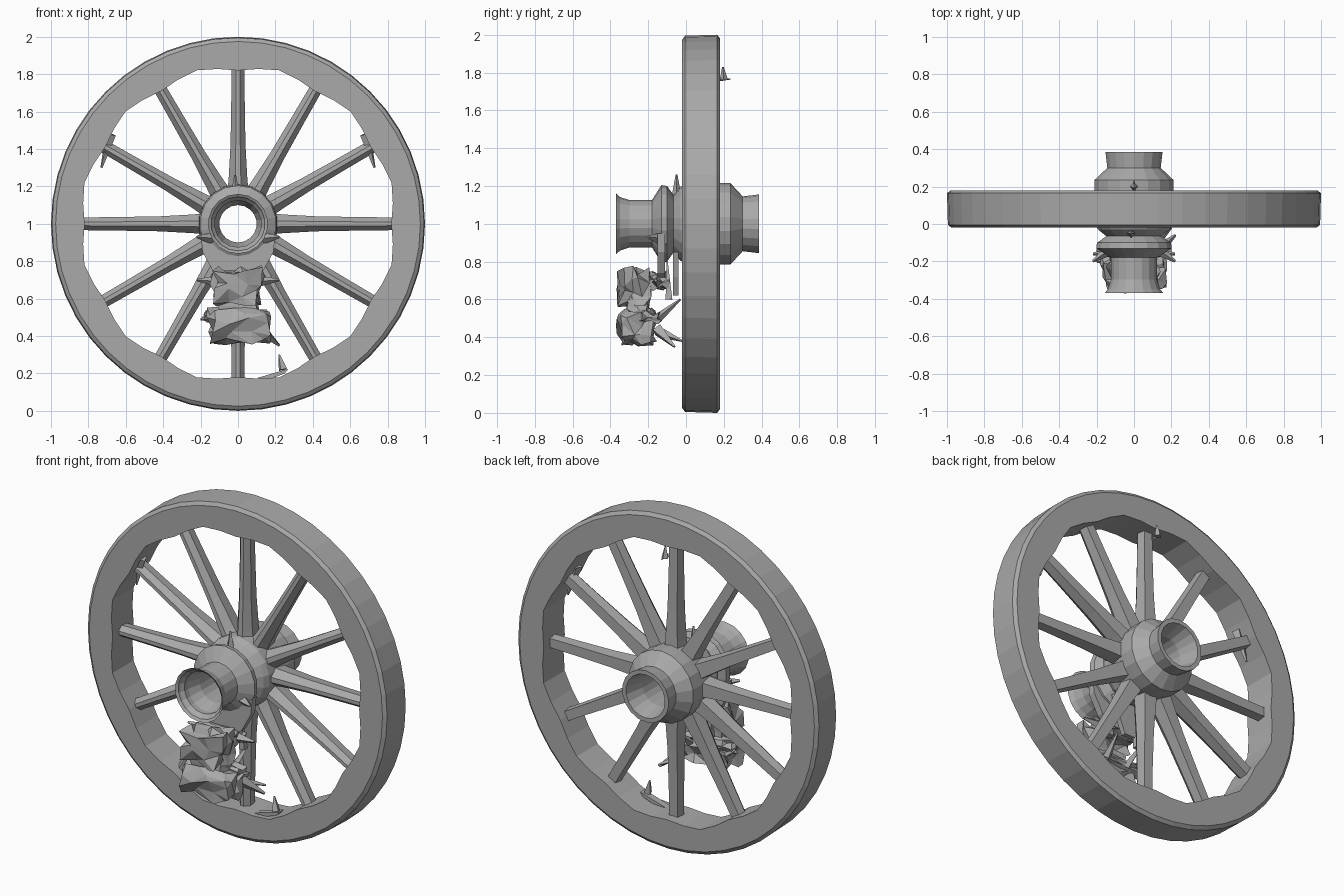
import bpy, bmesh, math, random
from mathutils import Vector, Matrix

random.seed(4)
cube = bpy.data.objects.get("Cube")
if cube:
    bpy.data.objects.remove(cube, do_unlink=True)

grey = bpy.data.materials.new("weathered grey")
grey.use_nodes = True
COLOUR = (0.4, 0.4, 0.4, 1)
grey.diffuse_color = COLOUR
grey.node_tree.nodes["Principled BSDF"].inputs["Base Color"].default_value = COLOUR
AXLE = Vector((0, 0, 1))


def finish(bm, name):
    bmesh.ops.recalc_face_normals(bm, faces=bm.faces)
    mesh = bpy.data.meshes.new(name)
    bm.to_mesh(mesh)
    bm.free()
    mesh.materials.append(grey)
    ob = bpy.data.objects.new(name, mesh)
    bpy.context.collection.objects.link(ob)
    return ob


def skin(bm, rings, closed):
    """Bridge rings of vertices with quads; cap the ends if not closed."""
    n = len(rings[0])
    for i in range(len(rings) if closed else len(rings) - 1):
        a, b = rings[i], rings[(i + 1) % len(rings)]
        for j in range(n):
            k = (j + 1) % n
            bm.faces.new((a[j], a[k], b[k], b[j]))
    if not closed:
        bm.faces.new(rings[0])
        bm.faces.new(rings[-1])


def lathe(name, profile, sides, shape=None):
    """Spin a closed (y, radius) profile about the axle."""
    bm = bmesh.new()
    rings = []
    for y, r in profile:
        ring = []
        for j in range(sides):
            a = 2 * math.pi * j / sides
            q = shape(r, j) if shape else r
            ring.append(bm.verts.new(AXLE + Vector((q * math.sin(a), y, q * math.cos(a)))))
        rings.append(ring)
    skin(bm, rings, True)
    return finish(bm, name)


def loft(name, stations, turn=0):
    """Loft a six-sided section along +z; stations are (radius, width, depth)."""
    bm = bmesh.new()
    rings = []
    for r, w, d in stations:
        pts = [(-w, -.25 * d), (-.3 * w, -d), (.3 * w, -d), (w, -.25 * d), (w * .8, d), (-w * .8, d)]
        rings.append([bm.verts.new((x, .08 + y, r)) for x, y in pts])
    skin(bm, rings, False)
    bm.transform(Matrix.Translation(AXLE) @ Matrix.Rotation(turn, 4, 'Y'))
    return finish(bm, name)


def plate(name, outline, front, back):
    """Flat plate from an (x, z) outline."""
    bm = bmesh.new()
    skin(bm, [[bm.verts.new((x, y, z)) for x, z in outline] for y in (front, back)], False)
    return finish(bm, name)


def lump(name, lo, hi, cuts=2, jitter=.025):
    """Crumpled, faceted block filling the given bounds."""
    bm = bmesh.new()
    bmesh.ops.create_cube(bm, size=1)
    bmesh.ops.subdivide_edges(bm, edges=bm.edges[:], cuts=cuts, use_grid_fill=True)
    lo, hi = Vector(lo), Vector(hi)
    mid, size = (lo + hi) / 2, hi - lo
    for v in bm.verts:
        p = v.co.copy()
        p *= 1 - .22 * max(0, p.length - .5)
        v.co = mid + Vector([p[i] * size[i] for i in range(3)])
        v.co += Vector([random.uniform(-jitter, jitter) for _ in range(3)])
    bmesh.ops.triangulate(bm, faces=bm.faces)
    return finish(bm, name)


def shard(name, base, tip, width):
    """Pointed splinter."""
    bm = bmesh.new()
    base, tip = Vector(base), Vector(tip)
    axis = tip - base
    bmesh.ops.create_cone(bm, cap_ends=True, segments=4, radius1=width, radius2=width * .2, depth=axis.length)
    bm.transform(Matrix.Translation((base + tip) / 2) @ axis.to_track_quat('Z', 'Y').to_matrix().to_4x4())
    return finish(bm, name)


# Rim: round tyre outside, flatter facets between the spokes inside
def felloe(r, j):
    return r + (.03 if j % 4 == 2 else .015 if j % 2 else 0) if r < .9 else r


lathe("rim", [(-.02, .82), (-.02, .975), (-.005, .995), (.165, 1), (.18, .98), (.18, .82)], 48, felloe)

# Twelve tapering spokes
for i in range(12):
    loft(f"spoke_{i + 1}", [(.16, .058, .065), (.24, .05, .06), (.42, .04, .05), (.66, .036, .043), (.84, .034, .04)],
         math.radians(30 * i))

# Hub with flared front sleeve, worn collar, rear cap and open bore
lathe("hub", [(-.37, .16), (-.33, .125), (-.18, .125), (-.13, .205), (-.1, .2), (-.065, .15),
              (-.03, .195), (0, .21), (.18, .215), (.235, .215), (.3, .145), (.385, .155),
              (.385, .13), (.27, .1), (-.22, .1), (-.36, .145)], 18)

# Torn web hanging below the hub
plate("web_front", [(-.2, .95), (-.11, .87), (.11, .87), (.2, .95), (.19, .85), (.13, .74), (.07, .69), (-.07, .69),
                    (-.13, .74), (-.19, .85)], -.15, -.11)
plate("web_back", [(-.1, .85), (.1, .85), (.07, .72), (.03, .62), (-.04, .62), (-.08, .72)], -.07, -.04)

# Broken bracket made of crumpled blocks
lump("bracket_top", (-.13, -.35, .57), (.12, -.2, .76))
lump("bracket_neck", (-.1, -.31, .5), (.1, -.2, .62), 1, .015)
lump("bracket_base", (-.15, -.35, .36), (.16, -.17, .54))
lump("bracket_ledge", (-.18, -.24, .48), (.17, -.14, .53), 2, .015)
lump("bracket_link", (-.12, -.21, .66), (.12, -.1, .74), 2, .018)

# Splinters around the bracket, mirrored where they pair up
for s, side in ((1, "left"), (-1, "right")):
    shard(f"upper_splinter_{side}", (s * .08, -.15, .69), (s * .22, -.16, .7), .035)
    shard(f"hub_splinter_{side}", (s * .12, -.13, .92), (s * .22, -.2, .93), .035)
    shard(f"back_brace_{side}", (s * .07, -.15, .5), (s * .09, -.03, .6), .025)
    shard(f"upright_brace_{side}", (s * .1, -.09, .6), (s * .09, -.1, .8), .025)
    shard(f"rim_splinter_{side}", (s * .68, .06, 1.48), (s * .73, .08, 1.3), .03)
shard("side_splinter", (.12, -.15, .44), (.22, -.06, .35), .035)
shard("ledge_splinter", (-.1, -.2, .5), (-.2, -.2, .49), .03)
shard("low_splinter", (.1, -.12, .42), (.2, -.02, .38), .025)
shard("hub_peg", (-.015, -.05, 1.15), (-.015, -.05, 1.26), .025)

# Loose chips by the rim
shard("top_chip", (0, .2, 1.76), (0, .195, 1.83), .022)
shard("top_chip_foot", (0, .17, 1.765), (0, .235, 1.765), .012)
shard("low_chip", (.24, .02, .22), (.22, .03, .3), .025)
plate("low_chip_foot", [(.1, .175), (.27, .225), (.25, .2), (.17, .17)], .01, .05)
